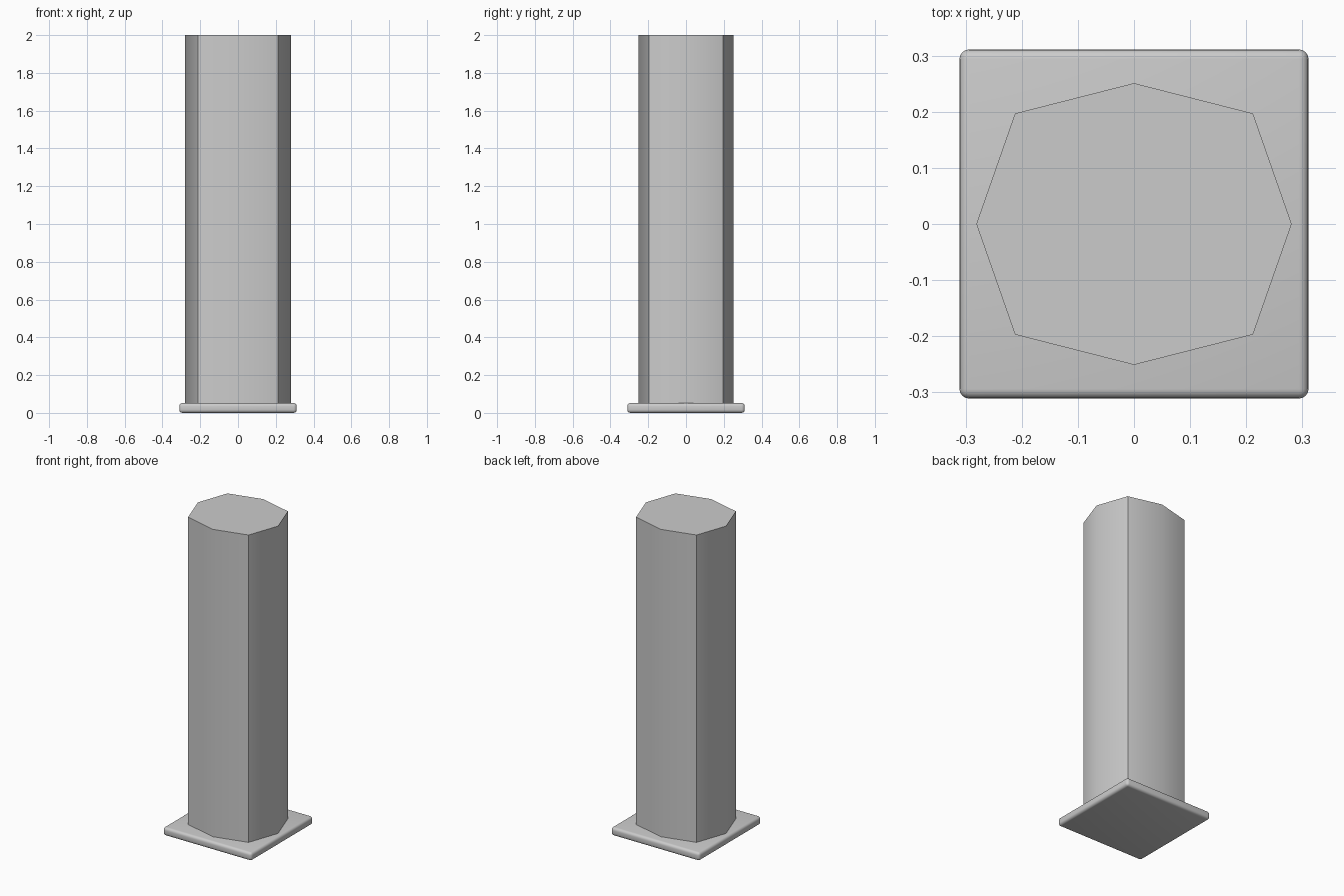
import bpy, bmesh, math

if "Cube" in bpy.data.objects:
    bpy.data.objects.remove(bpy.data.objects["Cube"])

def add_object(name, bm, angle):
    mesh = bpy.data.meshes.new(name)
    bmesh.ops.recalc_face_normals(bm, faces=bm.faces)
    bm.to_mesh(mesh)
    bm.free()
    obj = bpy.data.objects.new(name, mesh)
    bpy.context.collection.objects.link(obj)
    bpy.ops.object.select_all(action='DESELECT')
    obj.select_set(True)
    bpy.context.view_layer.objects.active = obj
    bpy.ops.object.shade_smooth_by_angle(angle=math.radians(angle))
    return obj

# base plate with rounded edges
SLAB = 0.052
bm = bmesh.new()
bmesh.ops.create_cube(bm, size=1)
for v in bm.verts:
    v.co = (v.co.x * 0.622, v.co.y * 0.622, (v.co.z + 0.5) * SLAB)
bmesh.ops.bevel(bm, geom=bm.edges[:], offset=0.017, segments=4,
                profile=0.5, affect='EDGES')
add_object("base_plate", bm, 40)

# eight-sided shaft: four sharp corners, four shallow ridges
profile = [(0.281, 0), (0.212, 0.197), (0, 0.251), (-0.212, 0.197),
           (-0.281, 0), (-0.212, -0.197), (0, -0.251), (0.212, -0.197)]
bm = bmesh.new()
face = bm.faces.new([bm.verts.new((x, y, SLAB)) for x, y in profile])
res = bmesh.ops.extrude_face_region(bm, geom=[face], use_keep_orig=True)
for v in res["geom"]:
    if isinstance(v, bmesh.types.BMVert):
        v.co.z = 2.0
add_object("shaft", bm, 45)
